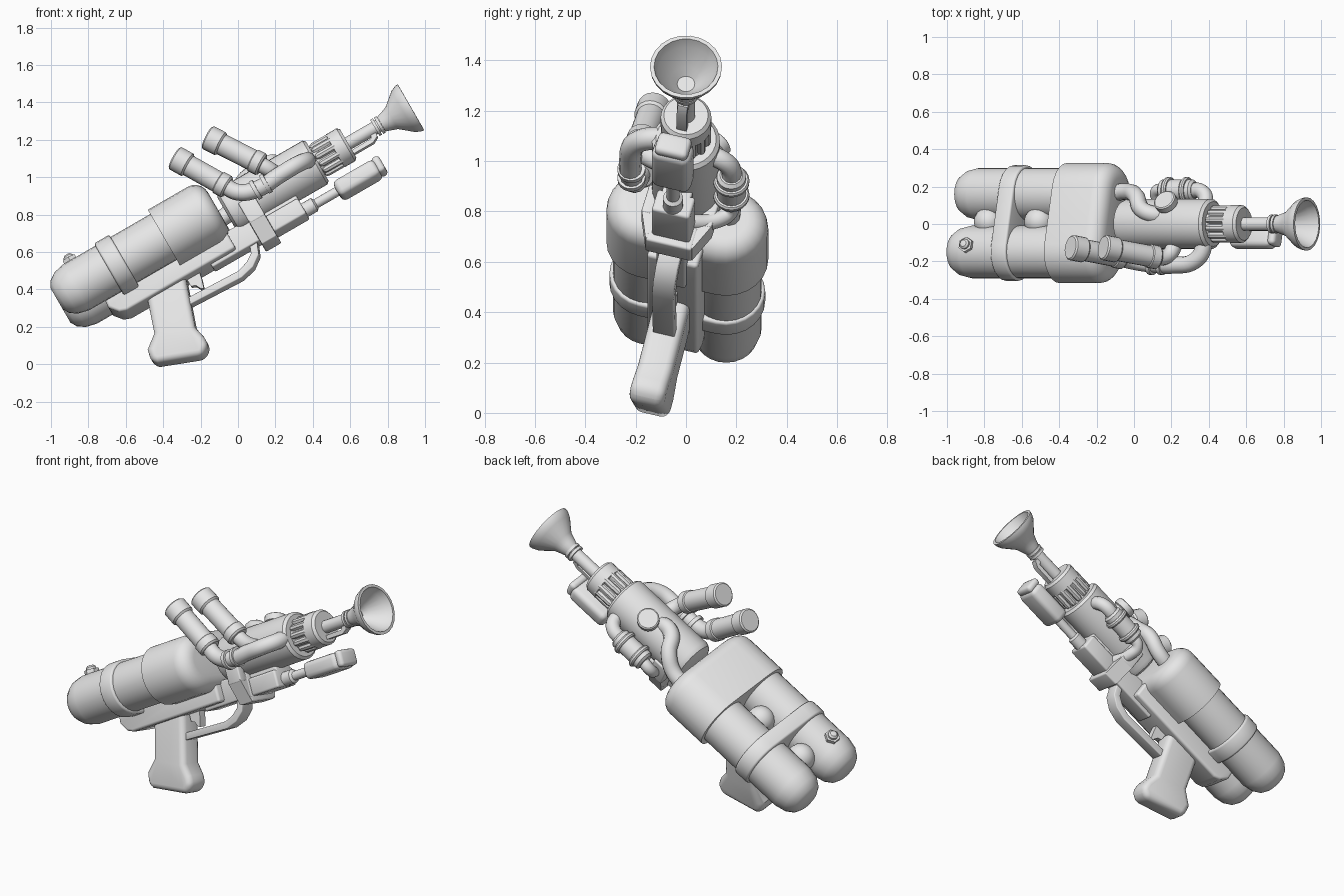
import bpy, bmesh, math
from mathutils import Matrix, Vector

if "Cube" in bpy.data.objects:
    bpy.data.objects.remove(bpy.data.objects["Cube"])

grey = bpy.data.materials.new("plain_grey")
grey.diffuse_color = (0.8, 0.8, 0.8, 1)
grey.use_nodes = True
grey.node_tree.nodes["Principled BSDF"].inputs["Base Color"].default_value = grey.diffuse_color

# Gun frame: x along the barrel, y sideways, z up; pitched 30 degrees and rolled 15
M = (Matrix.Translation((0, 0, 0.841)) @ Matrix.Rotation(math.radians(-30), 4, 'Y')
     @ Matrix.Rotation(math.radians(-15), 4, 'X'))


def finish(name, bm, matrix, bevel=0, segs=3):
    bmesh.ops.recalc_face_normals(bm, faces=bm.faces)
    if bevel:
        edges = [e for e in bm.edges if e.calc_face_angle(0) > math.radians(40)]
        bmesh.ops.bevel(bm, geom=edges, offset=bevel, segments=segs, profile=0.5,
                        affect='EDGES', clamp_overlap=True)
    me = bpy.data.meshes.new(name)
    bm.to_mesh(me)
    bm.free()
    me.materials.append(grey)
    ob = bpy.data.objects.new(name, me)
    ob.matrix_world = matrix
    bpy.context.collection.objects.link(ob)
    return ob


def lathe(name, prof, matrix, n=24):
    """Revolve (distance, radius) points about local x."""
    bm = bmesh.new()
    rings = []
    for x, r in prof:
        if r == 0:
            rings.append([bm.verts.new((x, 0, 0))] * n)
        else:
            rings.append([bm.verts.new((x, r * math.cos(2 * math.pi * i / n),
                                        r * math.sin(2 * math.pi * i / n))) for i in range(n)])
    for a, b in zip(rings, rings[1:]):
        for i in range(n):
            j = (i + 1) % n
            vs = list(dict.fromkeys((a[i], a[j], b[j], b[i])))
            if len(vs) > 2:
                bm.faces.new(vs)
    return finish(name, bm, matrix)


def at(s, n):
    return M @ Matrix.Translation((0, s, n))


def along(p, q):
    p, q = Vector(p), Vector(q)
    return Matrix.Translation(p) @ (q - p).to_track_quat('X', 'Z').to_matrix().to_4x4()


def prism(name, pts, half, bevel=0, axis='s', segs=3):
    """Extrude an outline: (x, z) across the gun, or (y, z) along it from half[0] to half[1]."""
    bm = bmesh.new()
    a, b = half
    if axis == 's':
        lo, hi = [[bm.verts.new((u, w, z)) for u, z in pts] for w in (a, b)]
    else:
        lo, hi = [[bm.verts.new((w, y, z)) for y, z in pts] for w in (a, b)]
    bm.faces.new(lo)
    bm.faces.new(hi[::-1])
    for i in range(len(pts)):
        j = (i + 1) % len(pts)
        bm.faces.new((lo[i], hi[i], hi[j], lo[j]))
    return finish(name, bm, M, bevel, segs)


def box(name, u, s, z, bevel=0):
    return prism(name, [(u[0], z[0]), (u[1], z[0]), (u[1], z[1]), (u[0], z[1])], s, bevel)


def stadium(name, u, r, bevel, z=0.02, half=0.16):
    pts = []
    for side in (1, -1):
        for i in range(13):
            t = -math.pi / 2 + math.pi * i / 12
            pts.append((side * (half + r * math.cos(t)), z + side * r * math.sin(t)))
    return prism(name, pts, u, bevel, 'u')


def pipe(name, pts, r):
    """Round hose through world points."""
    cu = bpy.data.curves.new(name, 'CURVE')
    cu.dimensions = '3D'
    cu.bevel_depth, cu.bevel_resolution, cu.use_fill_caps = r, 4, True
    sp = cu.splines.new('BEZIER')
    sp.resolution_u = 6
    sp.bezier_points.add(len(pts) - 1)
    for bp, p in zip(sp.bezier_points, pts):
        bp.co = p
        bp.handle_left_type = bp.handle_right_type = 'AUTO'
    cu.materials.append(grey)
    ob = bpy.data.objects.new(name, cu)
    bpy.context.collection.objects.link(ob)
    bpy.ops.object.select_all(action='DESELECT')
    ob.select_set(True)
    bpy.context.view_layer.objects.active = ob
    bpy.ops.object.convert(target='MESH')


# Twin tanks, their shared cap, strap and the round spacers between them
for side, tag in ((-1, "front"), (1, "rear")):
    lathe(tag + "_tank", [(-1.085, 0), (-1.085, 0.065), (-1.065, 0.1), (-1.025, 0.127),
                          (-0.965, 0.141), (-0.3, 0.141), (-0.3, 0)], at(side * 0.16, 0.02))
stadium("tank_strap", (-0.765, -0.67), 0.155, 0.012)
bm_cap = stadium("tank_cap", (-0.425, -0.1), 0.167, 0)
bm = bmesh.new()
bm.from_mesh(bm_cap.data)
front = [e for e in bm.edges if all(v.co.x > -0.2 for v in e.verts)]
bmesh.ops.bevel(bm, geom=front, offset=0.08, segments=5, profile=0.5, affect='EDGES')
bm.to_mesh(bm_cap.data)
bm.free()
ball = [(-0.078 * math.cos(math.pi * i / 10), 0.078 * math.sin(math.pi * i / 10) if 0 < i < 10 else 0)
        for i in range(11)]
for u in (-0.87, -0.56):
    lathe("tank_spacer", ball, M @ Matrix.Translation((u, 0, 0.05)), 20)

# Filler valve on the front tank
up = M @ Matrix.Translation((-0.92, -0.16, 0)) @ Matrix.Rotation(-math.pi / 2, 4, 'Y')
lathe("valve_nut", [(0.1, 0.042), (0.178, 0.042), (0.178, 0)], up, 6)
lathe("valve_dome", [(0.17, 0.028), (0.19, 0.028), (0.2, 0.018), (0.203, 0)], up, 12)

# Main barrel body with fluted collar
lathe("body_cylinder", [(-0.07, 0), (-0.07, 0.1), (-0.055, 0.125), (-0.03, 0.135), (0.475, 0.135),
                        (0.49, 0.12), (0.49, 0)], M, 28)
lathe("collar_core", [(0.48, 0.086), (0.61, 0.086)], M)
for i in range(12):
    a = Matrix.Rotation(2 * math.pi * i / 12, 4, 'X') @ Matrix.Translation((0, 0, 0.084))
    lathe("collar_rib", [(0.49, 0), (0.495, 0.014), (0.51, 0.019), (0.61, 0.019)], M @ a, 8)
lathe("collar_ring", [(0.595, 0.08), (0.6, 0.101), (0.665, 0.101), (0.68, 0.088), (0.68, 0)], M)

# Thin barrel, rings and the flared horn
lathe("barrel", [(0.66, 0.036), (0.9, 0.036)], M, 16)
for u in (0.845, 0.868):
    lathe("barrel_ring", [(u, 0.03), (u, 0.05), (u + 0.016, 0.05), (u + 0.016, 0.03)], M, 20)
lathe("horn", [(0.885, 0), (0.885, 0.045), (0.915, 0.055), (0.95, 0.068), (1.02, 0.127),
               (1.05, 0.141), (1.067, 0.143), (1.068, 0.127), (1.03, 0.112), (0.96, 0.06),
               (0.93, 0.035), (0.93, 0)], M, 22)
prism("barrel_strut", [(0.66, -0.07), (0.8, -0.07), (0.835, -0.05), (0.835, -0.02), (0.81, -0.02),
                       (0.8, -0.045), (0.66, -0.048)], (-0.02, 0.02))

# Lower frame: stock tray, rail, bracket
prism("stock_tray", [(-0.86, -0.06), (-0.87, -0.15), (-0.83, -0.2), (-0.79, -0.215),
                     (-0.12, -0.215), (-0.12, -0.06)], (-0.105, 0.105), 0.015)
box("rail", (-0.28, 0.3), (-0.06, 0.06), (-0.235, -0.1), 0.01)
box("rail_front", (0.09, 0.3), (-0.078, 0.078), (-0.24, -0.14), 0.012)
box("bracket", (0.01, 0.105), (-0.095, 0.095), (-0.27, -0.1), 0.01)
for side in (-1, 1):
    box("bracket_arm", (0.01, 0.105), sorted((side * 0.095, side * 0.145)), (-0.15, -0.02), 0.008)
    prism("bracket_cheek", [(side * 0.145, -0.14), (side * 0.095, -0.265), (side * 0.05, -0.2),
                            (side * 0.1, -0.1)], (0.012, 0.103), 0, 'u')

# Lower front pump on its rod
lathe("pump_rod", [(0.28, 0.026), (0.52, 0.026)], at(0, -0.2), 14)
lathe("pump_rod_socket", [(0.29, 0.04), (0.36, 0.04), (0.37, 0.026)], at(0, -0.2), 14)
box("pump_grip", (0.5, 0.755), (-0.08, 0.08), (-0.253, -0.155), 0.03)
box("pump_tip", (0.74, 0.787), (-0.068, 0.068), (-0.245, -0.15), 0.02)

# Pistol grip, trigger and guard
prism("pistol_grip", [(-0.655, -0.17), (-0.725, -0.385), (-0.80, -0.445), (-0.815, -0.515),
                      (-0.79, -0.54), (-0.56, -0.632), (-0.505, -0.595), (-0.505, -0.54),
                      (-0.52, -0.47), (-0.42, -0.17)], (-0.072, 0.072), 0.035, 's', 4)
prism("trigger", [(-0.43, -0.2), (-0.35, -0.2), (-0.36, -0.25), (-0.375, -0.3), (-0.39, -0.295),
                  (-0.405, -0.265), (-0.43, -0.255)], (-0.022, 0.022))
prism("trigger_guard", [(-0.51, -0.345), (-0.17, -0.36), (-0.09, -0.34), (-0.03, -0.295),
                        (0.0, -0.22), (-0.045, -0.22), (-0.065, -0.27), (-0.11, -0.3),
                        (-0.17, -0.318), (-0.51, -0.305)], (-0.045, 0.045), 0.006)

# Two eyepiece tubes with bent pipes
for tag, p, q in (("lower", (-0.34, -0.125, 1.105), (-0.055, -0.18, 0.945)),
                  ("upper", (-0.165, -0.125, 1.215), (0.13, -0.18, 1.065))):
    d = (Vector(q) - Vector(p)).length
    lathe(tag + "_eyepiece", [(0, 0), (0, 0.06), (0.008, 0.068), (0.08, 0.068), (0.09, 0.058),
                              (d - 0.06, 0.058), (d - 0.055, 0.064), (d - 0.01, 0.064),
                              (d, 0.055), (d, 0)], along(p, q), 20)
pipe("lower_eyepiece_pipe", [(-0.08, -0.18, 0.96), (0.0, -0.2, 0.92), (0.1, -0.215, 0.935),
                             (0.22, -0.22, 1.01), (0.32, -0.2, 1.07), (0.37, -0.13, 1.09),
                             (0.36, -0.05, 1.08)], 0.045)
pipe("upper_eyepiece_pipe", [(0.1, -0.175, 1.08), (0.17, -0.175, 1.04), (0.21, -0.13, 1.01),
                             (0.22, -0.05, 0.98)], 0.042)
for x in (0.085, 0.14):
    p = Vector((x, -0.216, 0.93 + (x - 0.09) * 0.6))
    lathe("pipe_clamp", [(0, 0.04), (0, 0.056), (0.022, 0.056), (0.022, 0.04)],
          along(p, p + Vector((0.86, -0.05, 0.5))), 18)

# Hose from tank cap to body, and the knob on top
pipe("tank_hose", [(-0.13, 0.165, 0.75), (-0.04, 0.172, 0.82), (0.01, 0.15, 0.92),
                   (0.04, 0.08, 0.99), (0.1, 0.052, 1.02), (0.18, 0.045, 1.0)], 0.045)
lathe("top_knob", [(0, 0.05), (0.12, 0.05), (0.125, 0.062), (0.16, 0.062), (0.165, 0.055),
                   (0.165, 0)], along((0.23, 0.03, 0.97), (0.155, 0.14, 1.09)), 20)

# Side canister with rings and feed pipes
a, b = (0.145, 0.18, 0.84), (0.325, 0.18, 0.945)
lathe("side_canister", [(0, 0), (0, 0.045), (0.012, 0.058), (0.196, 0.058), (0.208, 0.045),
                        (0.208, 0)], along(a, b), 20)
for u in (0.035, 0.145):
    lathe("canister_ring", [(u, 0.05), (u, 0.066), (u + 0.008, 0.072), (u + 0.02, 0.072),
                            (u + 0.028, 0.066), (u + 0.028, 0.05)], along(a, b), 20)
pipe("canister_upper_pipe", [(0.3, 0.18, 0.93), (0.36, 0.175, 0.975), (0.385, 0.13, 1.01),
                             (0.36, 0.06, 1.03)], 0.04)
pipe("canister_lower_pipe", [(0.17, 0.18, 0.85), (0.12, 0.175, 0.8), (0.13, 0.12, 0.765),
                             (0.17, 0.0, 0.755)], 0.033)

# Smooth shading with crisp edges
bpy.ops.object.select_all(action='SELECT')
bpy.context.view_layer.objects.active = bpy.context.selected_objects[0]
bpy.ops.object.shade_smooth_by_angle(angle=math.radians(35))
